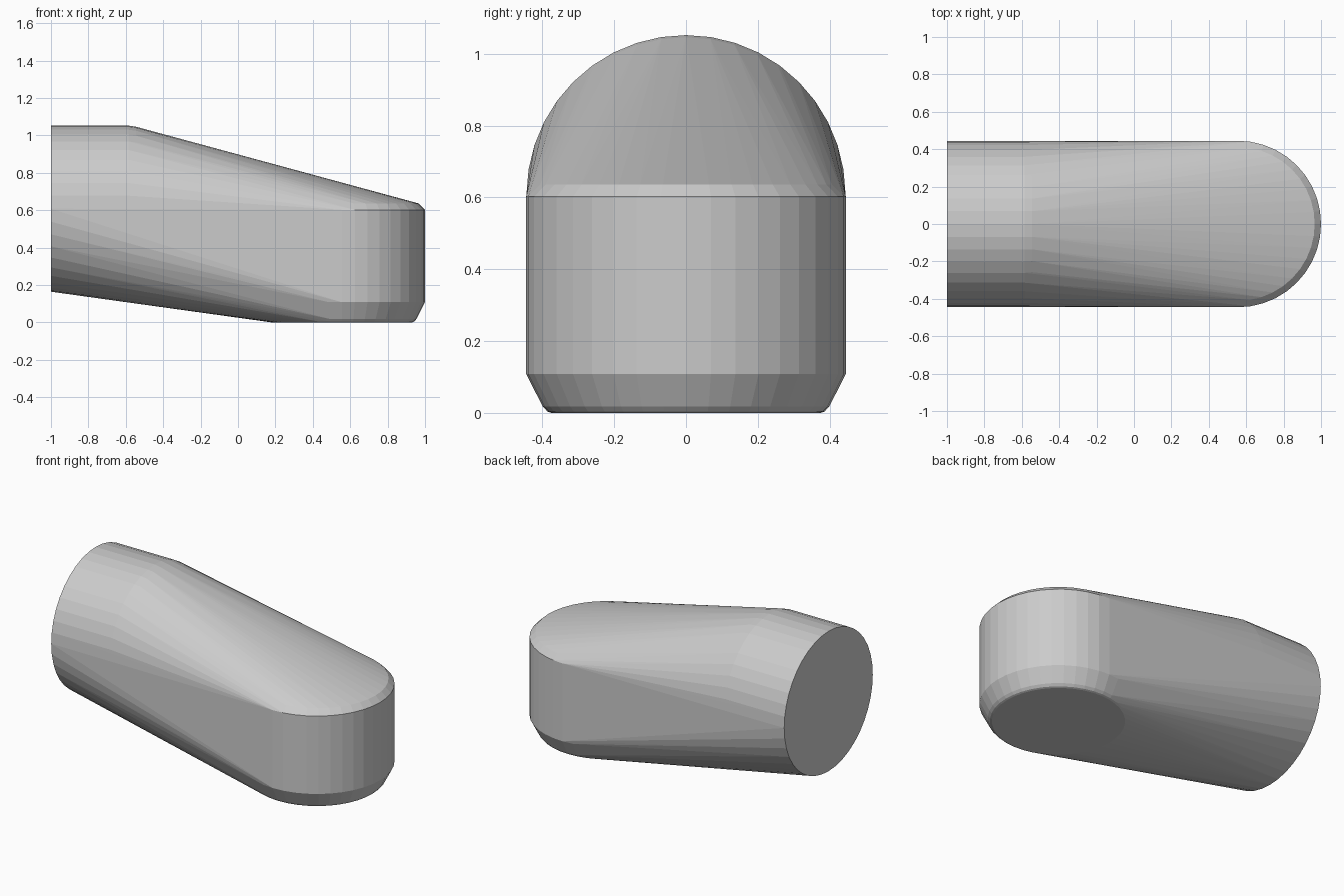
import bpy, bmesh
from math import cos, sin, tau, radians

if "Cube" in bpy.data.objects:
    bpy.data.objects.remove(bpy.data.objects["Cube"])

SIDES = 40
NOSE_X, BORE_Z = 0.555, 0.608
bm = bmesh.new()


def ring(radius, place):
    for i in range(SIDES):
        a = tau * i / SIDES
        bm.verts.new(place(radius * cos(a), radius * sin(a)))


# Horizontal round section: (x, radius)
for x, r in [(-1, 0.444), (-0.585, 0.444), (-0.545, 0.438)]:
    ring(r, lambda u, v: (x, u, BORE_Z + v))

# Upright round nose with chamfered rims: (z, radius)
for z, r in [(0, 0.375), (0.004, 0.386), (0.018, 0.399),
             (0.108, 0.445), (0.602, 0.445), (0.636, 0.411)]:
    ring(r, lambda u, v: (NOSE_X + u, v, z))

# Skin both sections into one tapered body
result = bmesh.ops.convex_hull(bm, input=bm.verts[:])
loose = [v for v in bm.verts if not v.link_faces]
bmesh.ops.delete(bm, geom=loose, context='VERTS')
bmesh.ops.dissolve_limit(bm, angle_limit=radians(0.3),
                         verts=bm.verts[:], edges=bm.edges[:])
bmesh.ops.recalc_face_normals(bm, faces=bm.faces[:])

mesh = bpy.data.meshes.new("tapered_body")
bm.to_mesh(mesh)
bm.free()
body = bpy.data.objects.new("tapered_body", mesh)
bpy.context.collection.objects.link(body)
